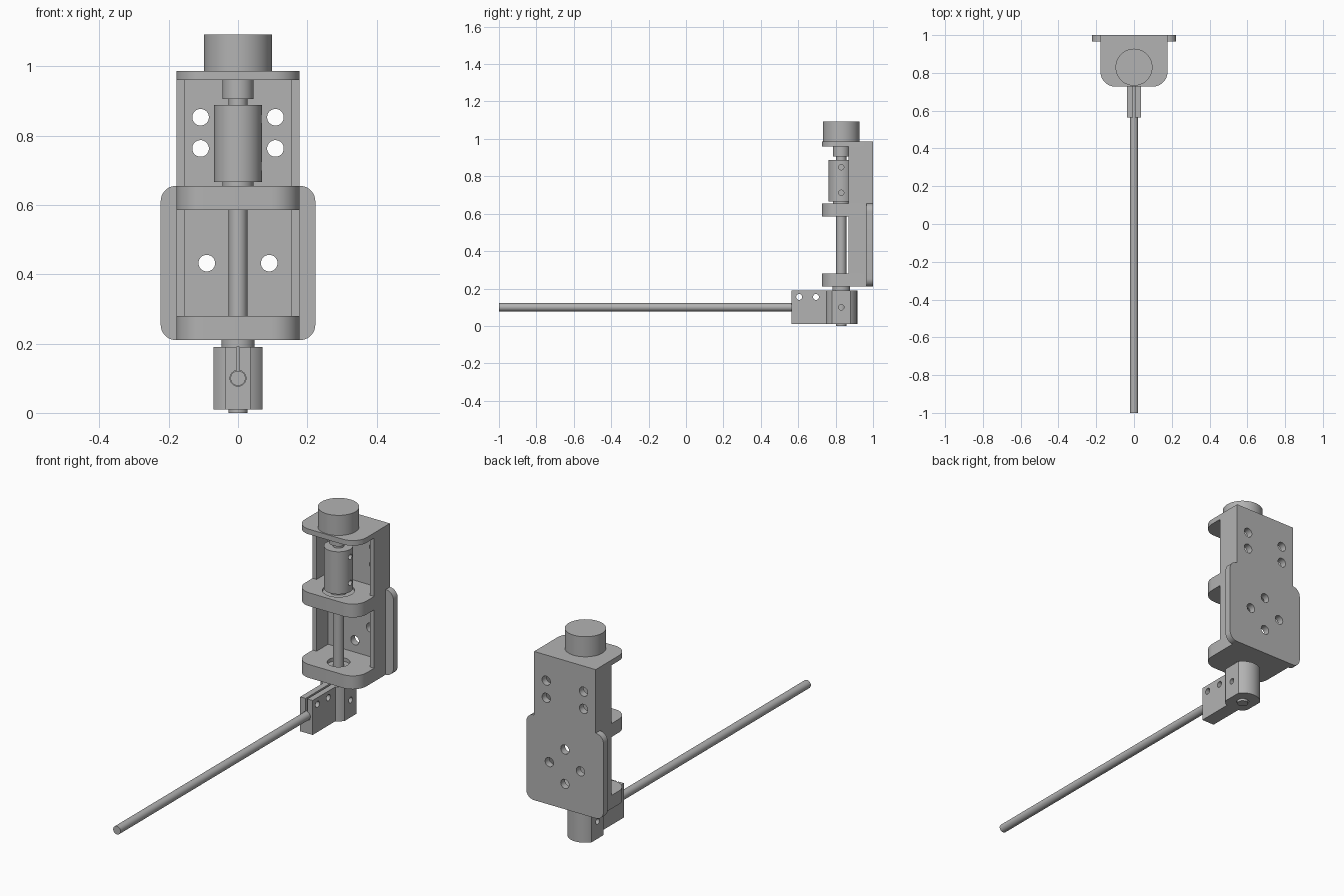
import bpy, bmesh, math
from mathutils import Vector, Matrix

cube = bpy.data.objects.get("Cube")
if cube:
    bpy.data.objects.remove(cube)

grey = bpy.data.materials.new("plain grey")
grey.use_nodes = True
grey.diffuse_color = (0.45, 0.45, 0.45, 1)
grey.node_tree.nodes["Principled BSDF"].inputs["Base Color"].default_value = (0.45, 0.45, 0.45, 1)

AXIS_Y = 0.83      # depth of the vertical drive axis
HALF = 0.178       # half width of the bracket
BACK = 0.965       # front face of the back plate
BOTTOM, TOP = 0.21, 0.987


def add(name, bm):
    bmesh.ops.recalc_face_normals(bm, faces=bm.faces)
    mesh = bpy.data.meshes.new(name)
    bm.to_mesh(mesh)
    bm.free()
    mesh.materials.append(grey)
    ob = bpy.data.objects.new(name, mesh)
    bpy.context.collection.objects.link(ob)
    return ob


def cylinder(name, radius, start, end, sides=48):
    start, end = Vector(start), Vector(end)
    way = end - start
    turn = way.to_track_quat('Z', 'Y').to_matrix().to_4x4()
    bm = bmesh.new()
    bmesh.ops.create_cone(bm, cap_ends=True, segments=sides, radius1=radius, radius2=radius,
                          depth=way.length, matrix=Matrix.Translation((start + end) / 2) @ turn)
    return add(name, bm)


def upright(name, radius, low, high):
    return cylinder(name, radius, (0, AXIS_Y, low), (0, AXIS_Y, high))


def box(name, low, high):
    low, high = Vector(low), Vector(high)
    bm = bmesh.new()
    bmesh.ops.create_cube(bm, size=1, matrix=Matrix.Translation((low + high) / 2)
                          @ Matrix.Diagonal((*(high - low), 1)))
    return add(name, bm)


def fillet(corners, steps=10):
    """Round each (u, v, radius) right-angle corner of an outline."""
    points = []
    for i, (u, v, r) in enumerate(corners):
        here = Vector((u, v))
        if not r:
            points.append(here)
            continue
        a = (Vector(corners[i - 1][:2]) - here).normalized() * r
        b = (Vector(corners[(i + 1) % len(corners)][:2]) - here).normalized() * r
        for k in range(steps + 1):
            t = math.pi / 2 * k / steps
            points.append(here + a * (1 - math.sin(t)) + b * (1 - math.cos(t)))
    return points


def prism(name, outline, place, low, high):
    """Extrude an outline; place(u, v, depth) gives the 3D point."""
    bm = bmesh.new()
    face = bm.faces.new([bm.verts.new(place(u, v, low)) for u, v in outline])
    grown = bmesh.ops.extrude_face_region(bm, geom=[face])["geom"]
    shift = Vector(place(0, 0, high)) - Vector(place(0, 0, low))
    bmesh.ops.translate(bm, vec=shift, verts=[e for e in grown if isinstance(e, bmesh.types.BMVert)])
    return add(name, bm)


def combine(ob, others, operation='DIFFERENCE'):
    """Bake boolean steps and drop the helpers."""
    for other in others:
        other.hide_render = True
        mod = ob.modifiers.new("shape", 'BOOLEAN')
        mod.operation, mod.solver, mod.object = operation, 'EXACT', other
    bpy.context.view_layer.update()
    baked = bpy.data.meshes.new_from_object(ob.evaluated_get(bpy.context.evaluated_depsgraph_get()))
    ob.modifiers.clear()
    ob.data = baked
    for other in others:
        bpy.data.objects.remove(other)


# Back plate: narrow upper part, wide rounded lower flange, bolt holes
side = [(0.223, BOTTOM, 0.044), (0.223, 0.655, 0.044), (HALF, 0.655, 0), (HALF, TOP, 0)]
outline = fillet(side + [(-u, v, r) for u, v, r in reversed(side)])
back_plate = prism("back_plate", outline, lambda u, v, d: (u, d, v), BACK, 1.0)
holes = [(s * 0.108, z) for s in (-1, 1) for z in (0.853, 0.763)]
holes += [(-0.09, 0.432), (0.09, 0.432), (0, 0.522), (0, 0.342)]
combine(back_plate, [cylinder("bolt_hole", 0.024, (x, 0.9, z), (x, 1.1, z), 32) for x, z in holes])

# Three shelves with rounded front corners
shelf_outline = fillet([(-HALF, BACK, 0), (-HALF, 0.727, 0.08), (HALF, 0.727, 0.08), (HALF, BACK, 0)])
shelves = {}
for name, low, high in (("bottom_shelf", BOTTOM, 0.28), ("middle_shelf", 0.585, 0.655),
                        ("top_shelf", 0.96, TOP)):
    shelves[name] = prism(name, shelf_outline, lambda u, v, d: (u, v, d), low, high)
combine(shelves["bottom_shelf"], [upright("bore", 0.054, 0.1, 0.4), upright("seat", 0.076, 0.1, 0.262)])
combine(shelves["middle_shelf"], [upright("bore", 0.054, 0.5, 0.7), upright("seat", 0.076, 0.603, 0.7)])

# Side walls between the shelves
for label, s in (("left", 1), ("right", -1)):
    for part, low, high in (("lower", 0.28, 0.585), ("upper", 0.655, 0.96)):
        xs = sorted((s * 0.155, s * HALF))
        box(f"{label}_{part}_wall", (xs[0], 0.87, low), (xs[1], BACK, high))

# Drive train along the vertical axis
upright("bottom_bearing", 0.075, 0.213, 0.262)
upright("bottom_bearing_collar", 0.048, 0.19, 0.213)
upright("middle_bearing", 0.075, 0.603, 0.65)
upright("middle_bearing_collar", 0.045, 0.65, 0.666)
upright("drive_shaft", 0.027, 0.0, 0.67)
upright("motor_shaft", 0.027, 0.88, 0.91)
upright("motor_hub", 0.045, 0.905, 0.96)
upright("motor_cap", 0.098, TOP, 1.092)
coupling = upright("coupling", 0.069, 0.666, 0.888)
combine(coupling, [cylinder("screw_hole", 0.014, (0.035, AXIS_Y, z), (0.1, AXIS_Y, z), 24)
                   for z in (0.848, 0.712)])

# Clamp: round body with flat sides, split ear towards the front
clamp = upright("clamp", 0.086, 0.01, 0.19)
combine(clamp, [box("flats", (-0.07, 0.7, -0.1), (0.07, 1, 0.3))], 'INTERSECT')
combine(clamp, [box("ear", (-0.036, 0.565, 0.01), (0.036, AXIS_Y, 0.19))], 'UNION')
cutters = [upright("shaft_bore", 0.03, -0.1, 0.3),
           box("slit", (-0.005, 0.5, 0.1), (0.005, AXIS_Y, 0.3)),
           cylinder("rod_bore", 0.023, (0, 0.5, 0.1), (0, 0.76, 0.1)),
           cylinder("set_screw_hole", 0.015, (-0.2, AXIS_Y, 0.1), (0.2, AXIS_Y, 0.1), 24)]
cutters += [cylinder("ear_hole", 0.016, (-0.2, y, 0.155), (0.2, y, 0.155), 24) for y in (0.605, 0.695)]
combine(clamp, cutters)

# Long arm reaching forward
cylinder("arm_rod", 0.0215, (0, -1.0, 0.1), (0, 0.755, 0.1))

# Smooth round surfaces, keep hard edges
bpy.ops.object.select_all(action='DESELECT')
for ob in bpy.context.collection.objects:
    if ob.type == 'MESH' and grey.name in ob.data.materials:
        ob.select_set(True)
        bpy.context.view_layer.objects.active = ob
bpy.ops.object.shade_smooth_by_angle(angle=math.radians(30))
